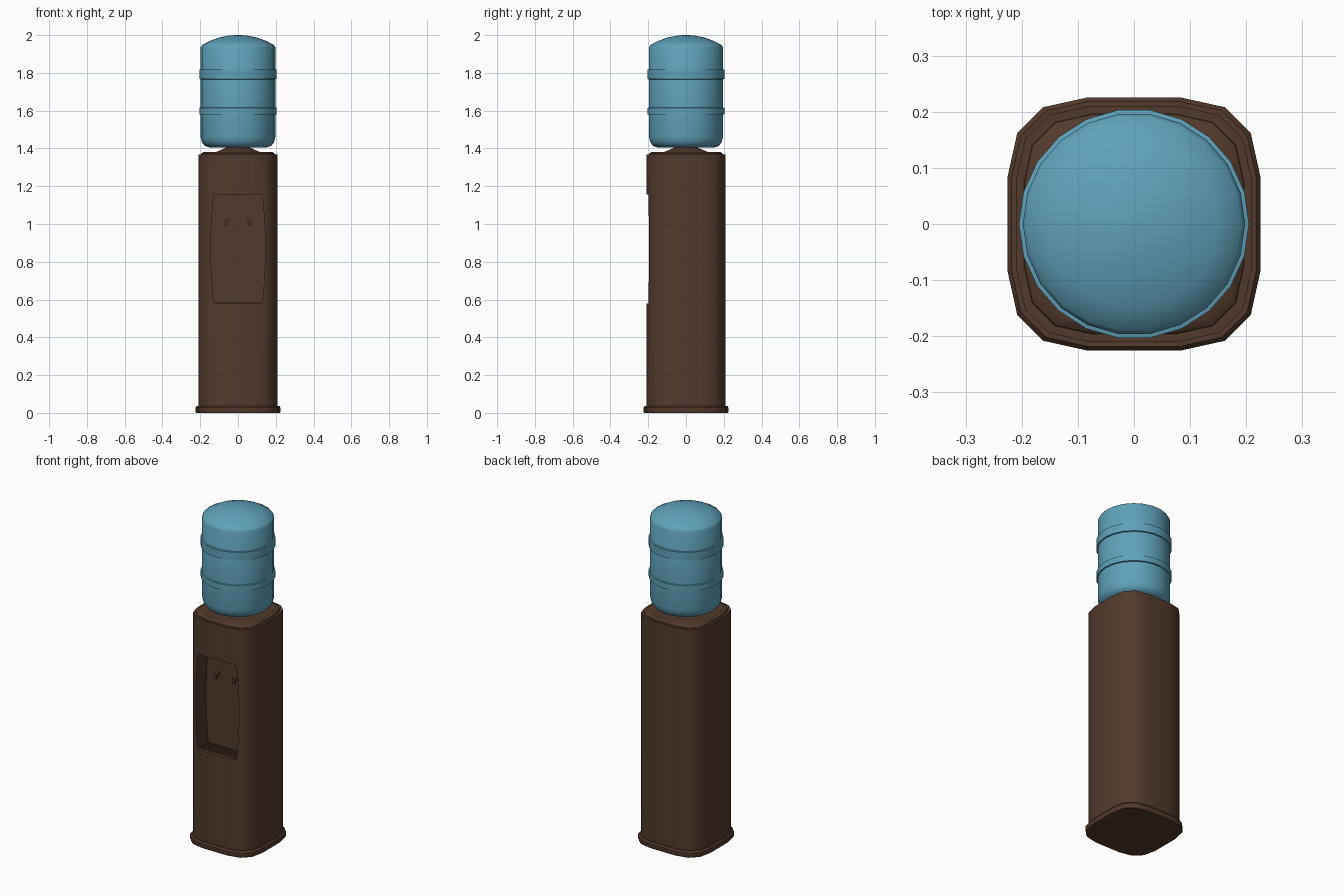
import bpy, bmesh, math

if "Cube" in bpy.data.objects:
    bpy.data.objects.remove(bpy.data.objects["Cube"])

def material(name, rgb):
    m = bpy.data.materials.new(name)
    m.diffuse_color = (*rgb, 1)
    m.use_nodes = True
    m.node_tree.nodes["Principled BSDF"].inputs["Base Color"].default_value = m.diffuse_color
    return m

BROWN = material("brown_plastic", (0.085, 0.042, 0.024))
BLUE = material("blue_plastic", (0.115, 0.36, 0.49))

def loft(name, rings, mat, angle=35):
    """Skin a list of closed rings and cap both ends."""
    bm = bmesh.new()
    loops = [[bm.verts.new(p) for p in ring] for ring in rings]
    n = len(loops[0])
    for a, b in zip(loops, loops[1:]):
        for i in range(n):
            j = (i + 1) % n
            bm.faces.new((a[i], a[j], b[j], b[i]))
    bm.faces.new(loops[0][::-1])
    bm.faces.new(loops[-1])
    bmesh.ops.recalc_face_normals(bm, faces=bm.faces[:])
    me = bpy.data.meshes.new(name)
    bm.to_mesh(me)
    bm.free()
    ob = bpy.data.objects.new(name, me)
    bpy.context.collection.objects.link(ob)
    me.materials.append(mat)
    if angle:
        smooth(ob, angle)
    return ob

def smooth(ob, angle):
    bpy.ops.object.select_all(action='DESELECT')
    ob.select_set(True)
    bpy.context.view_layer.objects.active = ob
    bpy.ops.object.shade_smooth_by_angle(angle=math.radians(angle))

def rounded_square(h, z):
    quarter = [(1, 0.38), (0.925, 0.72), (0.72, 0.925), (0.38, 1)]
    pts = []
    for k in range(4):
        c, s = round(math.cos(k * math.pi / 2)), round(math.sin(k * math.pi / 2))
        pts += [(h * (x * c - y * s), h * (x * s + y * c), z) for x, y in quarter]
    return pts

def circle(r, z, n=22):
    return [(r * math.cos(2 * math.pi * i / n), r * math.sin(2 * math.pi * i / n), z) for i in range(n)]

def box(name, x, y, z, sx, sy, sz):
    ring = lambda h: [(x + a * sx / 2, y + b * sy / 2, h)
                      for a, b in ((-1, -1), (1, -1), (1, 1), (-1, 1))]
    return loft(name, [ring(z - sz / 2), ring(z + sz / 2)], BROWN, 0)

# plinth
loft("base_plate", [rounded_square(h, z) for h, z in
                    ((0.222, 0), (0.225, 0.008), (0.225, 0.028), (0.218, 0.037))], BROWN)

# cabinet with barrel-sided dispensing recess
cabinet = loft("cabinet", [rounded_square(0.21, 0.03), rounded_square(0.21, 1.368)], BROWN, 0)

Z0, Z1, BACK = 0.58, 1.155, -0.10
side = []
for i in range(9):
    t = i / 8
    side.append((0.128 + 0.016 * (1 - (2 * t - 1) ** 2), Z0 + (Z1 - Z0) * t))
outline = side + [(-x, z) for x, z in reversed(side)]
cutter = loft("recess_cutter", [[(x, y, z) for x, z in outline] for y in (-0.3, BACK)], BROWN, 0)
cutter.hide_render = True
mod = cabinet.modifiers.new("recess", 'BOOLEAN')
mod.operation, mod.solver, mod.object = 'DIFFERENCE', 'EXACT', cutter
bpy.context.view_layer.objects.active = cabinet
bpy.ops.object.modifier_apply(modifier=mod.name)
bpy.data.objects.remove(cutter)
smooth(cabinet, 35)

# lid and bottle collar
loft("lid", [rounded_square(h, z) for h, z in
             ((0.198, 1.36), (0.195, 1.372), (0.183, 1.381))], BROWN)
loft("bottle_collar", [circle(r, z) for r, z in
                       ((0.125, 1.378), (0.09, 1.392), (0.055, 1.408))], BROWN)

# water bottle
loft("water_bottle", [circle(r, z) for r, z in
     ((0.05, 1.405), (0.15, 1.405), (0.175, 1.413), (0.191, 1.432), (0.198, 1.46),
      (0.198, 1.935), (0.191, 1.947), (0.15, 1.969), (0.10, 1.987), (0.05, 1.997), (0.015, 2.0))], BLUE)
for name, lo, hi in (("lower_band", 1.578, 1.618), ("upper_band", 1.765, 1.82)):
    loft(name, [circle(r, z) for r, z in
                ((0.195, lo), (0.205, lo + 0.003), (0.205, hi - 0.003), (0.195, hi))], BLUE)

# taps
for label, x in (("left", -0.06), ("right", 0.06)):
    box(label + "_tap_body", x, BACK - 0.015, 1.015, 0.018, 0.034, 0.016)
    box(label + "_tap_spout", x, BACK - 0.024, 1.002, 0.012, 0.014, 0.024)

# drip tray slats
for i in range(7):
    box("drip_slat_%d" % (i + 1), 0, BACK - 0.014 - i * 0.012, Z0 + 0.003, 0.23, 0.006, 0.008)
